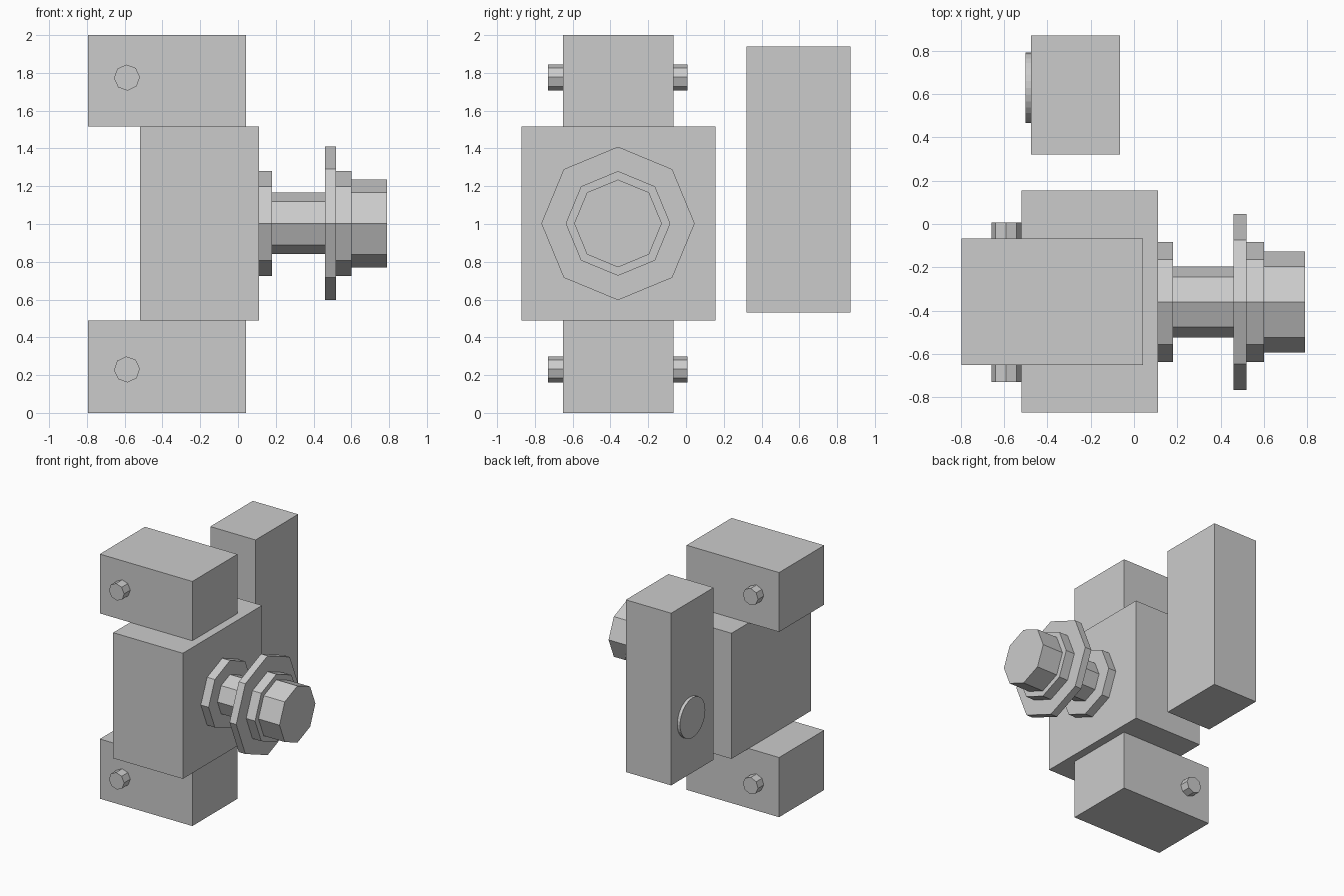
import bpy, bmesh
from math import radians
from mathutils import Matrix

if "Cube" in bpy.data.objects:
    bpy.data.objects.remove(bpy.data.objects["Cube"])

AXIS_Y, AXIS_Z = -0.36, 1.003


def finish(name, bm):
    bmesh.ops.recalc_face_normals(bm, faces=bm.faces)
    mesh = bpy.data.meshes.new(name)
    bm.to_mesh(mesh)
    bm.free()
    obj = bpy.data.objects.new(name, mesh)
    bpy.context.collection.objects.link(obj)
    return obj


def box(name, x, y, z):
    bm = bmesh.new()
    bmesh.ops.create_cube(bm, size=1)
    for v in bm.verts:
        v.co = [(a + b) / 2 + c * (b - a) for (a, b), c in zip((x, y, z), v.co)]
    return finish(name, bm)


def cylinder(name, axis, start, end, centre, radius, sides, spin=0):
    """Prism along X or Y; centre gives the two remaining coordinates."""
    bm = bmesh.new()
    bmesh.ops.create_cone(bm, cap_ends=True, segments=sides,
                          radius1=radius, radius2=radius, depth=end - start)
    mid = (start + end) / 2
    if axis == 'X':
        place = Matrix.Translation((mid, *centre)) @ Matrix.Rotation(radians(90), 4, 'Y')
    else:
        place = Matrix.Translation((centre[0], mid, centre[1])) @ Matrix.Rotation(radians(90), 4, 'X')
    bm.transform(place @ Matrix.Rotation(radians(spin), 4, 'Z'))
    return finish(name, bm)


# Main housing and separate side box
box("housing", (-0.52, 0.11), (-0.87, 0.155), (0.488, 1.515))
box("side_box", (-0.475, -0.065), (0.32, 0.87), (0.532, 1.94))
disc = cylinder("side_box_disc", 'X', -0.50, -0.475, (0.628, 1.0), 0.163, 32)

# Brackets above and below, each with a cross pin
for label, z, pin_z in (("lower", (0, 0.488), 0.23), ("upper", (1.515, 2.0), 1.775)):
    box(label + "_bracket", (-0.795, 0.042), (-0.65, -0.067), z)
    cylinder(label + "_pin", 'Y', -0.73, 0.007, (-0.588, pin_z), 0.069, 8, 3)

# Stepped octagonal shaft
for name, x0, x1, r in (("collar", 0.11, 0.18, 0.277),
                        ("shaft", 0.18, 0.46, 0.163),
                        ("flange", 0.46, 0.52, 0.406),
                        ("washer", 0.52, 0.60, 0.277),
                        ("end_cap", 0.60, 0.79, 0.232)):
    cylinder(name, 'X', x0, x1, (AXIS_Y, AXIS_Z), r, 8)
